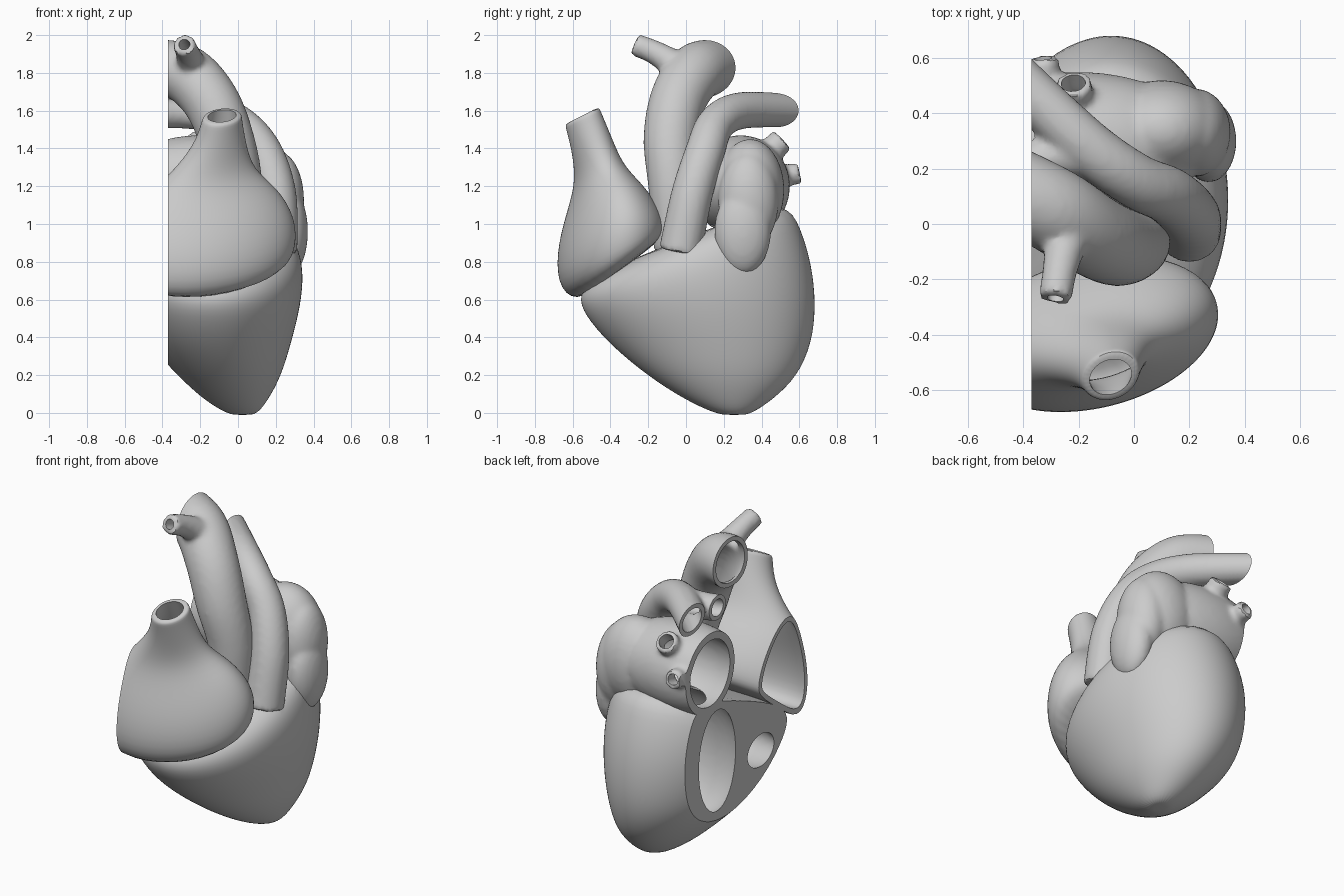
import bpy, bmesh, math
from mathutils import Vector, Matrix

if "Cube" in bpy.data.objects:
    bpy.data.objects.remove(bpy.data.objects["Cube"])

CUT_X = -0.37


def apply(o, kind, **settings):
    bpy.context.view_layer.objects.active = o
    m = o.modifiers.new(kind.lower(), kind)
    for k, v in settings.items():
        setattr(m, k, v)
    bpy.ops.object.modifier_apply(modifier=m.name)


def to_object(bm, name):
    bmesh.ops.recalc_face_normals(bm, faces=bm.faces)
    me = bpy.data.meshes.new(name)
    bm.to_mesh(me)
    bm.free()
    o = bpy.data.objects.new(name, me)
    bpy.context.collection.objects.link(o)
    return o


def boolean(o, other, op):
    apply(o, 'BOOLEAN', object=other, operation=op, solver='EXACT')


def skin(bm, rings):
    """Close a stack of rings into a solid."""
    vs = [[bm.verts.new(p) for p in r] for r in rings]
    n = len(vs[0])
    for a, b in zip(vs, vs[1:]):
        for i in range(n):
            bm.faces.new((a[i], a[(i + 1) % n], b[(i + 1) % n], b[i]))
    for r in (vs[0], vs[-1]):
        c = bm.verts.new(sum((v.co for v in r), Vector()) / n)
        for i in range(n):
            bm.faces.new((r[i], r[(i + 1) % n], c))


def loft(name, rows, shear, inset=0.0, extend=0.0):
    """Tilted elliptical rings: front (y, z), back (y, z), left x, right x."""
    rings = []
    for k, (fy, fz, by, bz, xl, xr) in enumerate(rows):
        f, b = Vector((0, fy, fz)), Vector((0, by, bz))
        half = (b - f) / 2
        d = half.normalized()
        up = Vector((0, -d.z, d.y))
        c = (f + b) / 2
        if k == 0:
            c += up * inset
        if k == len(rows) - 1:
            c += up * extend
        a, cx = (xr - xl) / 2 - inset, (xl + xr) / 2
        h = half.length - inset
        ring = []
        for i in range(32):
            t = i * math.tau / 32
            x = a * math.cos(t)
            ring.append(c + d * (h * math.sin(t) + shear * x) + Vector((cx + x, 0, 0)))
        rings.append(ring)
    bm = bmesh.new()
    skin(bm, rings)
    o = to_object(bm, name)
    apply(o, 'SUBSURF', levels=2)
    return o


def tube(bm, pts, inset, extend):
    """Round tube on a smooth path of (x, y, z, radius)."""
    p = [Vector(q) for q in pts]
    if extend:
        e = p[-1].xyz + (p[-1].xyz - p[-2].xyz).normalized() * extend
        p.append(Vector((*e, p[-1].w)))
    path = []
    for i in range(len(p) - 1):
        a, b = p[i], p[i + 1]
        z, c = p[max(i - 1, 0)], p[min(i + 2, len(p) - 1)]
        for s in range(8):
            t = s / 8
            path.append(0.5 * (2 * a + (b - z) * t + (2 * z - 5 * a + 4 * b - c) * t * t
                               + (3 * a - z - 3 * b + c) * t ** 3))
    path.append(p[-1])
    n = Vector((0.31, 0.9, 0.2))
    rings = []
    for i, q in enumerate(path):
        t = (path[min(i + 1, len(path) - 1)].xyz - path[max(i - 1, 0)].xyz).normalized()
        n = (n - t * n.dot(t)).normalized()
        m = t.cross(n)
        r = q.w - inset
        rings.append([q.xyz + (n * math.cos(u) + m * math.sin(u)) * r
                      for u in (k * math.tau / 24 for k in range(24))])
    skin(bm, rings)


def blob(name, balls, tubes, wall=0.0, tube_wall=0.0, extend=0.0):
    """Fuse ellipsoids and tubes into one smooth solid."""
    bm = bmesh.new()
    for x, y, z, a, b, c in balls:
        bmesh.ops.create_icosphere(bm, subdivisions=4, radius=1,
                                   matrix=Matrix.Translation((x, y, z)) @ Matrix.Diagonal((a - wall, b - wall, c - wall, 1)))
    for t in tubes:
        tube(bm, t, tube_wall, extend)
    o = to_object(bm, name)
    apply(o, 'REMESH', mode='VOXEL', voxel_size=0.016)
    apply(o, 'SMOOTH', factor=0.5, iterations=5)
    return o


# Ventricles: outer muscle
ventricle_rows = [
    (0.17, -0.01, 0.34, -0.01, -0.05, 0.10),
    (0.00, 0.065, 0.46, 0.07, -0.18, 0.16),
    (-0.21, 0.20, 0.59, 0.19, -0.32, 0.23),
    (-0.39, 0.35, 0.67, 0.37, -0.47, 0.28),
    (-0.51, 0.48, 0.69, 0.57, -0.54, 0.325),
    (-0.58, 0.60, 0.67, 0.78, -0.58, 0.35),
    (-0.52, 0.70, 0.61, 0.98, -0.56, 0.335),
    (-0.30, 0.81, 0.53, 1.13, -0.45, 0.25)]
# Right atrium with the upper vein
atrium_rows = [
    (-0.58, 0.58, -0.14, 0.91, -0.60, 0.26),
    (-0.68, 0.69, -0.11, 0.98, -0.61, 0.31),
    (-0.67, 0.90, -0.15, 1.09, -0.59, 0.31),
    (-0.61, 1.10, -0.25, 1.22, -0.50, 0.22),
    (-0.58, 1.23, -0.34, 1.31, -0.36, 0.08),
    (-0.60, 1.38, -0.40, 1.47, -0.23, 0.04),
    (-0.635, 1.51, -0.455, 1.60, -0.19, 0.02),
    (-0.64, 1.53, -0.46, 1.62, -0.185, 0.02)]
# Left atrium, its appendage and two lung veins
left_balls = [
    (-0.20, 0.29, 1.20, 0.46, 0.26, 0.27),
    (0.10, 0.34, 1.18, 0.22, 0.18, 0.27),
    (0.22, 0.33, 1.12, 0.13, 0.16, 0.26),
    (0.27, 0.30, 0.96, 0.10, 0.15, 0.23)]
left_veins = [
    [(-0.2, 0.32, 1.26, 0.085), (-0.21, 0.42, 1.36, 0.07), (-0.22, 0.51, 1.445, 0.068)],
    [(-0.3, 0.38, 1.22, 0.08), (-0.32, 0.50, 1.25, 0.06), (-0.33, 0.60, 1.27, 0.058)]]
# Main artery arch and its branch
arch = [
    [(0.0, -0.05, 0.86, 0.12), (0.0, -0.07, 1.2, 0.13), (-0.06, -0.08, 1.45, 0.145),
     (-0.15, -0.04, 1.66, 0.15), (-0.29, 0.05, 1.80, 0.155), (-0.48, 0.15, 1.83, 0.15)],
    [(-0.23, 0.0, 1.80, 0.09), (-0.265, -0.15, 1.90, 0.065), (-0.285, -0.27, 1.95, 0.06)]]
# Lung artery, splitting at the cut
lung = [
    [(0.2, -0.03, 0.85, 0.115), (0.2, 0.03, 1.15, 0.11), (0.13, 0.10, 1.38, 0.105),
     (0.0, 0.16, 1.53, 0.1), (-0.18, 0.29, 1.60, 0.098), (-0.45, 0.55, 1.60, 0.09)],
    [(-0.14, 0.25, 1.58, 0.085), (-0.3, 0.24, 1.585, 0.08), (-0.48, 0.17, 1.58, 0.075)]]

heart = loft("heart", ventricle_rows, 0.08)
right_atrium = loft("right_atrium", atrium_rows, 0.18)
left_atrium = blob("left_atrium", left_balls, left_veins)
main_artery = blob("main_artery", [], arch)
lung_artery = blob("lung_artery", [], lung)

# Hollow spaces
right_space = loft("right_atrium_space", atrium_rows, 0.18, 0.03, 0.06)
for a in (main_artery,):
    boolean(right_space, a, 'DIFFERENCE')
left_space = blob("left_atrium_space", left_balls, left_veins, 0.045, 0.022, 0.06)
for a in (main_artery, lung_artery):
    boolean(left_space, a, 'DIFFERENCE')
spaces = [
    right_space, left_space,
    blob("main_artery_space", [], arch, 0, 0.027, 0.06),
    blob("lung_artery_space", [], lung, 0, 0.024, 0.06),
    blob("left_ventricle_space", [(-0.15, 0.22, 0.63, 0.36, 0.23, 0.40)], []),
    blob("right_ventricle_space", [(-0.15, -0.21, 0.53, 0.35, 0.17, 0.13)], [])]

# Slab that slices the heart open
bm = bmesh.new()
bmesh.ops.create_cube(bm, size=1, matrix=Matrix.Translation((CUT_X - 1, 0, 1)) @ Matrix.Diagonal((2, 4, 4, 1)))
slab = to_object(bm, "cut_slab")

# Join, hollow out and slice
outers = [right_atrium, left_atrium, main_artery, lung_artery]
for o in outers:
    boolean(heart, o, 'UNION')
for o in spaces + [slab]:
    boolean(heart, o, 'DIFFERENCE')
for o in outers + spaces + [slab]:
    bpy.data.objects.remove(o)

bpy.ops.object.select_all(action='DESELECT')
heart.select_set(True)
bpy.context.view_layer.objects.active = heart
bpy.ops.object.shade_smooth_by_angle(angle=math.radians(35))
